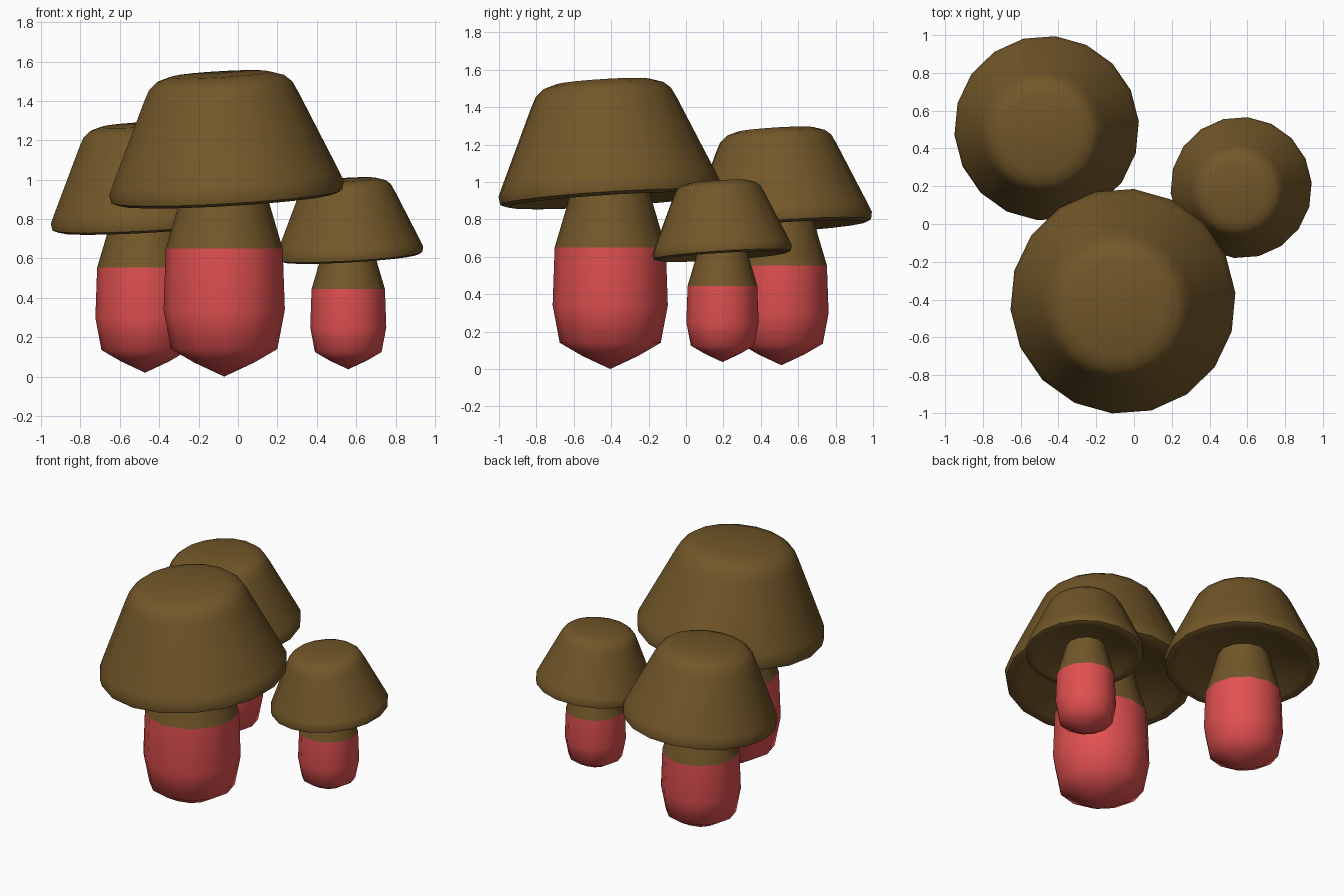
import bpy, bmesh
from math import cos, sin, pi, radians
from mathutils import Matrix

if "Cube" in bpy.data.objects:
    bpy.data.objects.remove(bpy.data.objects["Cube"])


def material(name, rgb):
    m = bpy.data.materials.new(name)
    m.diffuse_color = (*rgb, 1)
    m.use_nodes = True
    m.node_tree.nodes["Principled BSDF"].inputs["Base Color"].default_value = m.diffuse_color
    return m


BROWN = material("brown", (0.17, 0.095, 0.022))
RED = material("red", (0.75, 0.08, 0.08))


def lathe(name, profile, sides, phase, mat, matrix):
    """Revolve (radius, height) points about z; radius 0 becomes a pole."""
    bm = bmesh.new()
    rings = []
    for r, z in profile:
        n = 1 if r == 0 else sides
        rings.append([bm.verts.new((r * cos(phase + 2 * pi * i / sides),
                                    r * sin(phase + 2 * pi * i / sides), z))
                      for i in range(n)])
    for a, b in zip(rings, rings[1:]):
        for i in range(sides):
            j = (i + 1) % sides
            quad = [a[i % len(a)], a[j % len(a)], b[j % len(b)], b[i % len(b)]]
            bm.faces.new(list(dict.fromkeys(quad)))
    bmesh.ops.recalc_face_normals(bm, faces=bm.faces)
    mesh = bpy.data.meshes.new(name)
    bm.to_mesh(mesh)
    bm.free()
    mesh.transform(matrix)
    mesh.materials.append(mat)
    ob = bpy.data.objects.new(name, mesh)
    bpy.context.collection.objects.link(ob)
    bpy.ops.object.select_all(action='DESELECT')
    ob.select_set(True)
    bpy.context.view_layer.objects.active = ob
    bpy.ops.object.shade_smooth_by_angle(angle=radians(50))
    return ob


# Profiles at the size of the large mushroom
BASE = [(0, 0), (0.15, 0.07), (0.27, 0.14), (0.308, 0.34), (0.297, 0.65)]
NECK = [(0.297, 0.65), (0.235, 0.86), (0.2, 1.0)]
CAP = [(0, 0.10), (0.2, 0.09), (0.42, 0.055), (0.51, 0.01), (0.55, 0.0),
       (0.59, 0.015), (0.598, 0.06), (0.577, 0.11), (0.395, 0.52),
       (0.365, 0.58), (0.325, 0.615), (0.25, 0.638), (0, 0.645)]

# Cap leans slightly towards the front left
LEAN = (Matrix.Translation((0.015, 0, 0.9))
        @ Matrix.Rotation(radians(3.6), 4, 'X')
        @ Matrix.Rotation(radians(-3.3), 4, 'Y'))

# Three mushrooms: position and scale
for label, pos, s in [("large", (-0.07, -0.405, 0.0), 1.0),
                      ("medium", (-0.472, 0.51, 0.02), 0.82),
                      ("small", (0.56, 0.195, 0.037), 0.627)]:
    place = Matrix.Translation(pos) @ Matrix.Scale(s, 4)
    lathe(label + "_stem_base", BASE, 12, 0, RED, place)
    lathe(label + "_stem_neck", NECK, 12, 0, BROWN, place)
    lathe(label + "_cap", CAP, 18, radians(4.5), BROWN, place @ LEAN)
